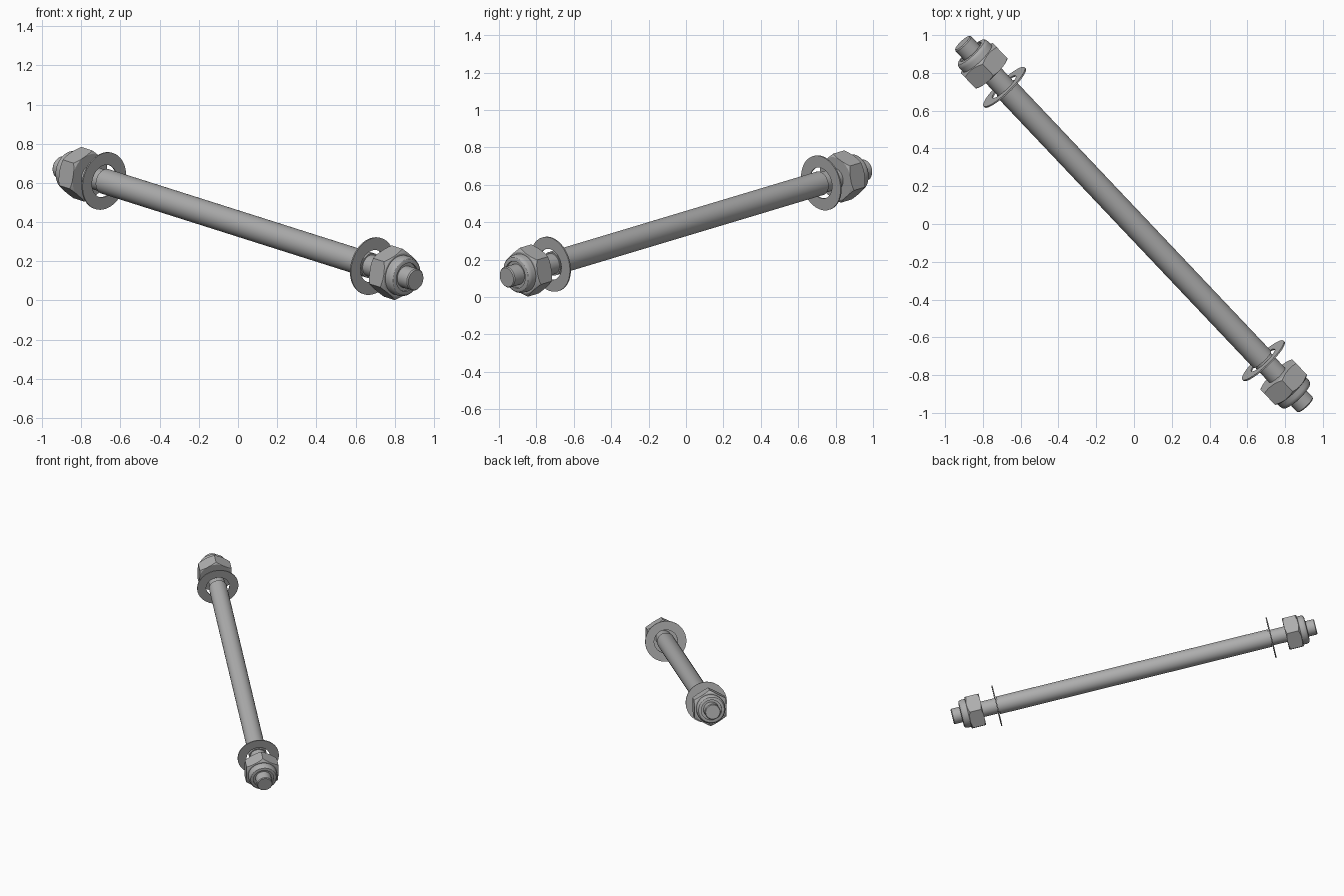
import bpy, bmesh, math
from mathutils import Vector, Matrix

if "Cube" in bpy.data.objects:
    bpy.data.objects.remove(bpy.data.objects["Cube"])

steel = bpy.data.materials.new("steel_grey")
steel.use_nodes = True
COLOUR = (0.42, 0.42, 0.42, 1)
steel.diffuse_color = COLOUR
steel.node_tree.nodes["Principled BSDF"].inputs["Base Color"].default_value = COLOUR

CENTRE = Vector((0, 0, 0.393))
HALF = Vector((0.908, -0.959, -0.288))   # from the middle to the low end
END = HALF.length


def frame(direction):
    """Local z runs out along the rod, local y points up."""
    return Matrix.Translation(CENTRE) @ direction.to_track_quat('Z', 'Y').to_matrix().to_4x4()


def lathe(name, profile, matrix, sides=48, closed=False):
    """Turn (radius, distance) points around the rod's axis."""
    bm = bmesh.new()
    verts = [bm.verts.new((0, r, z)) for r, z in profile]
    pairs = list(zip(verts, verts[1:]))
    if closed:
        pairs.append((verts[-1], verts[0]))
    edges = [bm.edges.new(p) for p in pairs]
    bmesh.ops.spin(bm, geom=verts + edges, cent=(0, 0, 0), axis=(0, 0, 1),
                   angle=math.tau, steps=sides, use_duplicate=False)
    bmesh.ops.remove_doubles(bm, verts=bm.verts, dist=1e-5)
    bmesh.ops.recalc_face_normals(bm, faces=bm.faces)
    mesh = bpy.data.meshes.new(name)
    bm.to_mesh(mesh)
    bm.free()
    mesh.materials.append(steel)
    obj = bpy.data.objects.new(name, mesh)
    obj.matrix_world = matrix
    bpy.context.collection.objects.link(obj)
    return obj


def activate(obj):
    bpy.ops.object.select_all(action='DESELECT')
    obj.select_set(True)
    bpy.context.view_layer.objects.active = obj


def smooth(obj):
    activate(obj)
    bpy.ops.object.shade_smooth_by_angle(angle=math.radians(30))


# Rod: thick middle with a shoulder and a thinner stud at each end
half_rod = [(0.065, 1.01), (0.057, 1.01), (0.057, END - 0.006), (0.052, END), (0, END)]
rod_profile = [(r, -z) for r, z in reversed(half_rod)] + half_rod
smooth(lathe("rod", rod_profile, frame(HALF)))

NUT_IN, NUT_OUT = 1.128, 1.235
for side, direction in (("lower", HALF), ("upper", -HALF)):
    m = frame(direction)

    # Washer, loose around the shoulder
    smooth(lathe(side + "_washer", [(0.085, 1.016), (0.15, 1.016), (0.15, 1.024), (0.085, 1.024)],
                 m, closed=True))

    # Hexagon nut with turned corners
    nut = lathe(side + "_nut", [(0, NUT_IN), (0.134, NUT_IN), (0.134, NUT_OUT), (0, NUT_OUT)],
                m, sides=6)
    blank = lathe(side + "_nut_blank", [(0, NUT_IN - 0.001), (0.116, NUT_IN - 0.001),
                                        (0.14, NUT_IN + 0.014), (0.14, NUT_OUT - 0.018),
                                        (0.112, NUT_OUT + 0.001), (0, NUT_OUT + 0.001)], m)
    blank.hide_render = True
    bpy.context.view_layer.update()
    activate(nut)
    cut = nut.modifiers.new("turned_corners", 'BOOLEAN')
    cut.operation, cut.object, cut.solver = 'INTERSECT', blank, 'EXACT'
    bpy.ops.object.modifier_apply(modifier=cut.name)
    bpy.data.objects.remove(blank)
    smooth(nut)

    # Rounded locking collar on the outside of the nut
    smooth(lathe(side + "_nut_collar", [(0, NUT_OUT - 0.02), (0.104, NUT_OUT - 0.02), (0.104, 1.262),
                                        (0.101, 1.275), (0.094, 1.283), (0.084, 1.286),
                                        (0.074, 1.286), (0.074, 1.274), (0, 1.274)], m))
